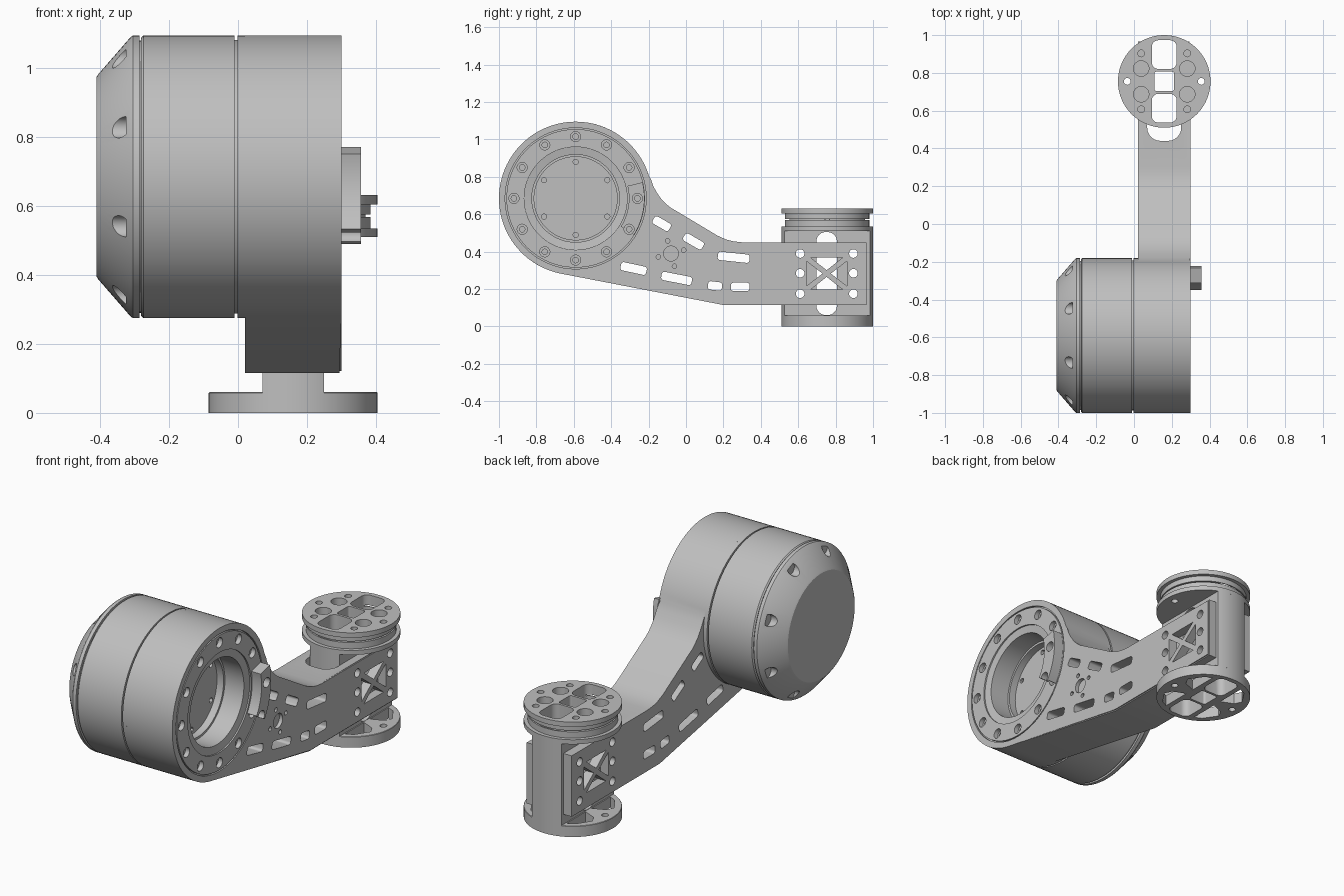
import bpy, bmesh
from math import sin, cos, radians, pi
from mathutils import Matrix, Vector

if "Cube" in bpy.data.objects:
    bpy.data.objects.remove(bpy.data.objects["Cube"])

metal = bpy.data.materials.new("brushed grey")
metal.use_nodes = True
metal.diffuse_color = (0.52, 0.52, 0.52, 1)
metal.node_tree.nodes["Principled BSDF"].inputs["Base Color"].default_value = metal.diffuse_color

DRUM = (-0.59, 0.685)    # y, z of the drum axis
FOOT = (0.16, 0.755)     # x, y of the foot axis
R = 0.41                 # drum radius
FR = 0.245               # foot radius


# ---- outlines ----
def polar(c, r, deg):
    return (c[0] + r * cos(radians(deg)), c[1] + r * sin(radians(deg)))


def arc(c, r, a, b, n):
    return [polar(c, r, a + (b - a) * i / n) for i in range(n + 1)]


def circle(c, r, n=24):
    return arc(c, r, 0, 360, n)[:-1]


def rounded(c, w, h, r, tilt=0):
    pts = []
    for k, (sx, sy) in enumerate([(1, 1), (-1, 1), (-1, -1), (1, -1)]):
        pts += arc((sx * (w / 2 - r), sy * (h / 2 - r)), r, 90 * k, 90 * k + 90, 6)
    t = radians(tilt)
    return [(c[0] + x * cos(t) - y * sin(t), c[1] + x * sin(t) + y * cos(t)) for x, y in pts]


def around(c, r, count, start=0):
    return [polar(c, r, start + 360 * i / count) for i in range(count)]


# ---- solids ----
def to_3d(axis, p, h):
    return (h, p[0], p[1]) if axis == "X" else (p[0], p[1], h)


def prism(bm, pts, axis, lo, hi):
    low = [bm.verts.new(to_3d(axis, p, lo)) for p in pts]
    top = [bm.verts.new(to_3d(axis, p, hi)) for p in pts]
    bm.faces.new(low[::-1])
    cap = bm.faces.new(top)
    for i in range(len(pts)):
        j = (i + 1) % len(pts)
        bm.faces.new((low[i], low[j], top[j], top[i]))
    return cap


def lathe(bm, profile, axis, c, closed=False, n=96):
    """Turn (height, radius) points about an axis through c."""
    rings = [[bm.verts.new(to_3d(axis, p, h)) for p in circle(c, r, n)] for h, r in profile]
    pairs = list(zip(rings, rings[1:])) + ([(rings[-1], rings[0])] if closed else [])
    for a, b in pairs:
        for i in range(n):
            j = (i + 1) % n
            bm.faces.new((a[i], a[j], b[j], b[i]))
    if not closed:
        bm.faces.new(rings[0])
        bm.faces.new(rings[-1])


def make(name, bm):
    bmesh.ops.recalc_face_normals(bm, faces=bm.faces[:])
    mesh = bpy.data.meshes.new(name)
    bm.to_mesh(mesh)
    bm.free()
    obj = bpy.data.objects.new(name, mesh)
    bpy.context.scene.collection.objects.link(obj)
    return obj


def finish(name, bm, cuts=None):
    obj = make(name, bm)
    if cuts:
        cutter = make(name + "_cutter", cuts)
        mod = obj.modifiers.new("cut", "BOOLEAN")
        mod.operation, mod.solver, mod.use_self = "DIFFERENCE", "EXACT", True
        mod.object = cutter
        graph = bpy.context.evaluated_depsgraph_get()
        result = bpy.data.meshes.new_from_object(obj.evaluated_get(graph))
        obj.modifiers.clear()
        obj.data = result
        bpy.data.objects.remove(cutter)
    obj.data.materials.clear()
    obj.data.materials.append(metal)
    obj.data.shade_smooth()
    obj.data.set_sharp_from_angle(angle=radians(30))
    return obj


# ---- arm with its round housing and forked end ----
outline = arc(DRUM, R, 13.5, 259.4, 70)
outline += [(0.2, 0.115), (0.965, 0.115), (0.965, 0.45), (0.3, 0.45), (0.255, 0.455),
            (0.215, 0.465), (0.17, 0.485), (-0.054, 0.619), (-0.083, 0.636),
            (-0.107, 0.656), (-0.133, 0.683), (-0.155, 0.715), (-0.175, 0.75)]
arm = bmesh.new()
cap = prism(arm, outline, "X", 0.02, 0.30)
bmesh.ops.bevel(arm, geom=list(cap.edges), offset=0.006, segments=2, affect="EDGES")

cut = bmesh.new()
# stepped bore, seal groove and ring bolts
lathe(cut, [(0.13, 0.222), (0.17, 0.222), (0.17, 0.234), (0.285, 0.234),
            (0.292, 0.275), (0.4, 0.275)], "X", DRUM)
lathe(cut, [(0.288, 0.37), (0.288, 0.377), (0.4, 0.377), (0.4, 0.37)], "X", DRUM, closed=True)
for p in around(DRUM, 0.33, 12):
    prism(cut, circle(p, 0.027), "X", 0.275, 0.4)
    prism(cut, circle(p, 0.015, 12), "X", 0.23, 0.28)
for p in around(DRUM, 0.195, 6, 90):
    prism(cut, circle(p, 0.014, 12), "X", 0.10, 0.14)
# lightening slots
for y, z, length, tilt in [(-0.13, 0.55, 0.10, -30), (0.04, 0.455, 0.115, -30),
                           (0.255, 0.37, 0.17, -6), (-0.28, 0.31, 0.14, -12),
                           (-0.05, 0.257, 0.165, -11), (0.155, 0.217, 0.075, -7),
                           (0.29, 0.212, 0.10, 0)]:
    prism(cut, rounded((y, z), length, 0.045, 0.014, tilt), "X", -0.1, 0.4)
# sensor seat
SEAT = (-0.08, 0.39)
prism(cut, circle(SEAT, 0.04), "X", 0.28, 0.4)
for p in around(SEAT, 0.07, 4, 15):
    prism(cut, circle(p, 0.012, 12), "X", 0.25, 0.4)
# fork opening
prism(cut, rounded((FOOT[0], 0.79), 0.18, 0.70, 0.07), "Z", -0.1, 0.8)


def fork_bolts(bm):
    for y in (0.61, 0.895):
        for z in (0.175, 0.285, 0.39):
            prism(bm, circle((y, z), 0.023), "X", -0.1, 0.4)


fork_bolts(cut)
# cross-braced window
for s in (1, -1):
    up = [(0, 0.018 * s), (0.085, 0.085 * s), (-0.085, 0.085 * s)]
    side = [(0.022 * s, 0), (0.108 * s, 0.066), (0.108 * s, -0.066)]
    for tri in (up, side):
        prism(cut, [(0.752 + y, 0.283 + z) for y, z in tri], "X", -0.1, 0.4)
finish("arm", arm, cut)

# ---- drum body and end cap ----
drum = bmesh.new()
lathe(drum, [(-0.30, 0.395), (-0.281, 0.395), (-0.281, 0.404), (-0.274, R), (-0.01, R),
             (-0.01, 0.397), (-0.002, 0.397), (-0.002, R), (0.021, R)], "X", DRUM)
finish("motor_drum", drum)

end_cap = bmesh.new()
lathe(end_cap, [(-0.41, 0.29), (-0.405, 0.298), (-0.312, 0.405), (-0.305, R), (-0.286, R)], "X", DRUM)
cut = bmesh.new()
for p in around(DRUM, 0.375, 8, 22.5):
    prism(cut, circle(p, 0.031), "X", -0.5, -0.325)
finish("end_cap", end_cap, cut)

# ---- curved stop plate on the ring ----
stop = bmesh.new()
prism(stop, arc(DRUM, 0.368, -32, 13.5, 16) + arc(DRUM, 0.285, 13.5, -32, 16), "X", 0.298, 0.357)
cut = bmesh.new()
for a in (0, -30):
    prism(cut, circle(polar(DRUM, 0.33, a), 0.027), "X", 0.2, 0.5)
finish("stop_plate", stop, cut)


# ---- swivel foot ----
def windows(bm, lo, hi):
    prism(bm, rounded(FOOT, 0.104, 0.104, 0.012), "Z", lo, hi)
    for s in (1, -1):
        prism(bm, rounded((FOOT[0], FOOT[1] + s * 0.142), 0.132, 0.152, 0.035), "Z", lo, hi)


def edge_holes(bm, lo, hi):
    for p in around(FOOT, 0.196, 2):
        prism(bm, circle(p, 0.018, 16), "Z", lo, hi)


# base disc with spoke openings
base = bmesh.new()
lathe(base, [(0, FR), (0.058, FR), (0.06, FR - 0.002)], "Z", FOOT)
cut = bmesh.new()
windows(cut, -0.1, 0.2)
edge_holes(cut, -0.1, 0.2)
for sx in (1, -1):
    for sy in (1, -1):
        tri = [(0.095, 0.025), (0.095, 0.19), (0.135, 0.17), (0.185, 0.095), (0.165, 0.055)]
        prism(cut, [(FOOT[0] + sx * x, FOOT[1] + sy * y) for x, y in tri], "Z", -0.1, 0.2)
finish("foot_base", base, cut)

# flat-sided hollow column
column = bmesh.new()
flat = 68.6
prism(column, arc(FOOT, FR, flat, 180 - flat, 16) + arc(FOOT, FR, 180 + flat, 360 - flat, 16),
      "Z", 0.058, 0.512)
cut = bmesh.new()
windows(cut, -0.1, 0.8)
fork_bolts(cut)
prism(cut, rounded((0.752, 0.283), 0.11, 0.444, 0.05), "X", -0.1, 0.5)
finish("foot_column", column, cut)

# grooved top hub
hub = bmesh.new()
lathe(hub, [(0.51, FR), (0.535, FR), (0.535, 0.225), (0.569, 0.225), (0.569, 0.21), (0.576, 0.21),
            (0.576, 0.225), (0.605, 0.225), (0.605, FR), (0.632, FR)], "Z", FOOT)
cut = bmesh.new()
windows(cut, 0.4, 0.8)
edge_holes(cut, 0.4, 0.8)
for sx in (1, -1):
    for sy in (1, -1):
        prism(cut, circle((FOOT[0] + sx * 0.122, FOOT[1] + sy * 0.068), 0.041), "Z", 0.55, 0.8)
        prism(cut, circle((FOOT[0] + sx * 0.122, FOOT[1] + sy * 0.148), 0.018, 16), "Z", 0.55, 0.8)
finish("foot_hub", hub, cut)
